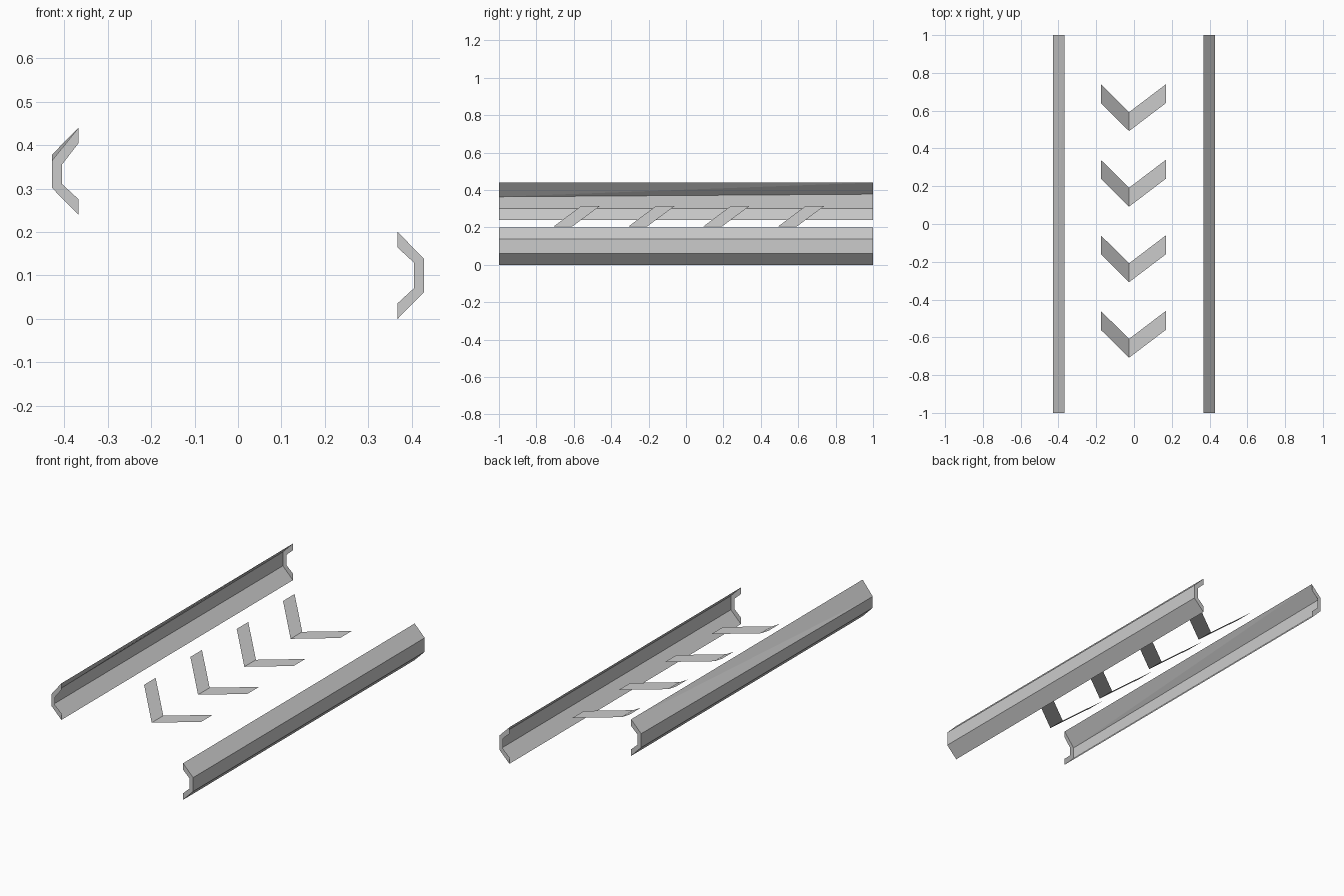
import bpy

if "Cube" in bpy.data.objects:
    bpy.data.objects.remove(bpy.data.objects["Cube"])


def add_mesh(name, verts, faces):
    mesh = bpy.data.meshes.new(name)
    mesh.from_pydata(verts, [], faces)
    mesh.update()
    obj = bpy.data.objects.new(name, mesh)
    bpy.context.collection.objects.link(obj)
    return obj


# Channel section: (distance from centre line, height from rail middle)
OUTER = [(0.368, 0.1), (0.429, 0.038), (0.429, -0.038), (0.368, -0.1)]
INNER = [(0.368, 0.064), (0.406, 0.029), (0.406, -0.029), (0.368, -0.064)]


def rail(name, side, mid, front_drop=0.0):
    """Thin bent sheet with a C-shaped rim at each end."""
    verts = []
    for y, drop in ((-1, front_drop), (1, 0)):
        for ring in (OUTER, INNER):
            for i, (x, z) in enumerate(ring):
                verts.append((side * x, y, mid + z - (drop if i == 1 else 0)))
    faces = []
    for i in range(3):
        sheet = (i, i + 8, i + 9, i + 1)
        front = (i, i + 1, i + 5, i + 4)
        back = (i + 8, i + 12, i + 13, i + 9)
        for f in (sheet, front, back):
            faces.append(f if side > 0 else f[::-1])
    # split the slightly twisted flange along its diagonal
    if front_drop:
        faces.remove((1, 9, 8, 0))
        faces += [(1, 9, 8), (1, 8, 0)]
    obj = add_mesh(name, verts, faces)
    # make the sheet face outward and the rims face the ends
    for p in obj.data.polygons:
        c, n = p.center, p.normal
        is_rim = abs(c.y) > 0.99
        if (n.y * c.y if is_rim else n.x * c.x) < 0:
            p.flip()
    obj.data.update()
    return obj


rail("right_rail", 1, 0.1)
rail("left_rail", -1, 0.34, front_drop=0.014)

# Row of flat chevrons: left arm rises, right arm is level
for k in range(4):
    y = -0.708 + 0.4 * k
    line = [(-0.176, y + 0.148, 0.315), (-0.026, y, 0.205), (0.169, y + 0.148, 0.205)]
    verts = line + [(px, py + 0.1, pz) for px, py, pz in line]
    add_mesh(f"chevron_{k + 1}", verts, [(0, 1, 4, 3), (1, 2, 5, 4)])
